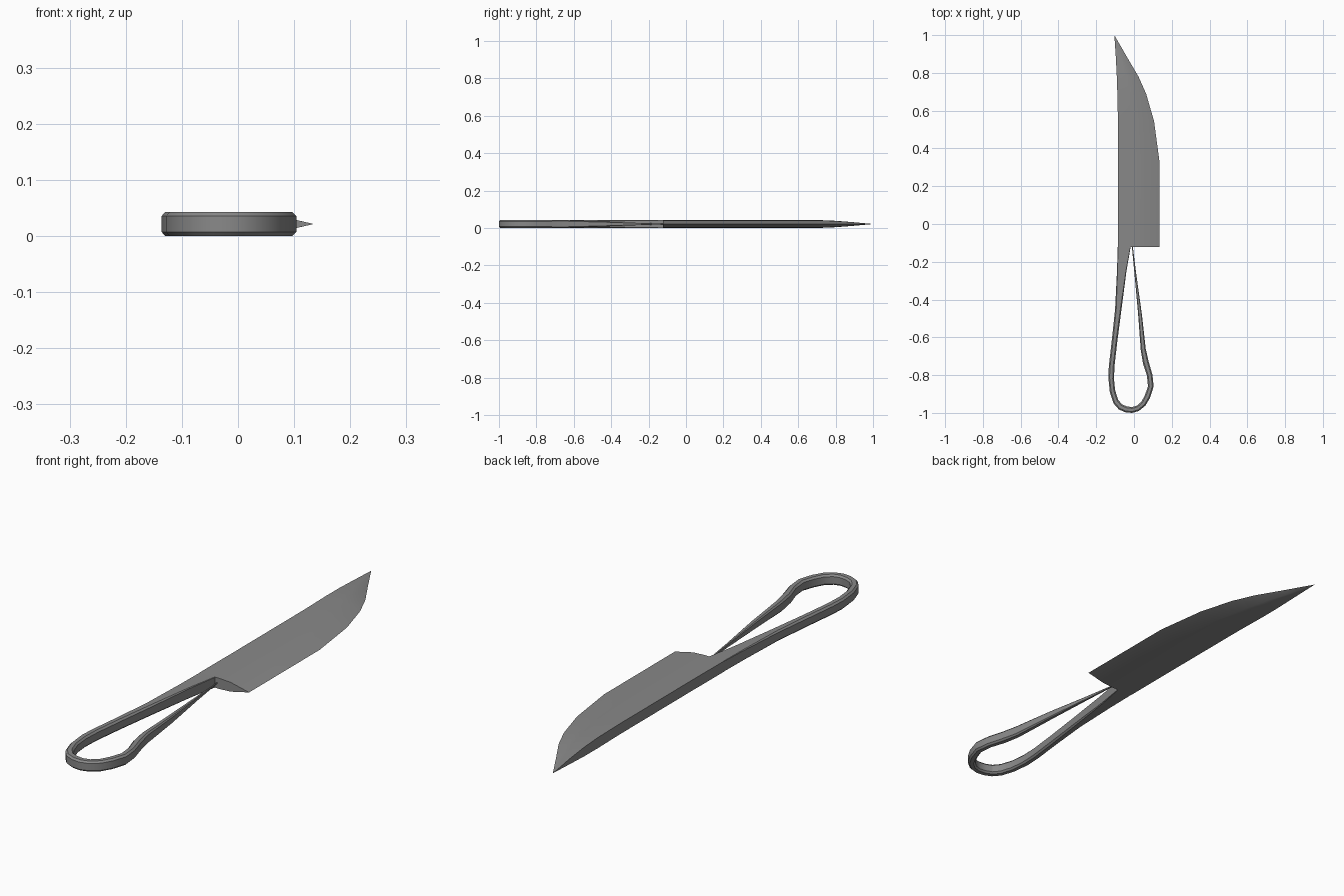
import bpy, bmesh

if "Cube" in bpy.data.objects:
    bpy.data.objects.remove(bpy.data.objects["Cube"])

MID = 0.0215   # height of the central plane
HALF = 0.0215  # half thickness of the steel

steel = bpy.data.materials.new("grey_steel")
steel.use_nodes = True
steel.diffuse_color = (0.25, 0.25, 0.25, 1)
steel.node_tree.nodes["Principled BSDF"].inputs["Base Color"].default_value = (0.25, 0.25, 0.25, 1)


def loft(name, sections):
    """Skin a list of closed rings of equal length and cap both ends."""
    bm = bmesh.new()
    rings = [[bm.verts.new(p) for p in ring] for ring in sections]
    for a, b in zip(rings, rings[1:]):
        for i in range(len(a)):
            j = (i + 1) % len(a)
            bm.faces.new((a[i], a[j], b[j], b[i]))
    bm.faces.new(rings[0])
    bm.faces.new(rings[-1])
    bmesh.ops.remove_doubles(bm, verts=bm.verts, dist=0.0002)
    bmesh.ops.recalc_face_normals(bm, faces=bm.faces)
    mesh = bpy.data.meshes.new(name)
    bm.to_mesh(mesh)
    bm.free()
    obj = bpy.data.objects.new(name, mesh)
    bpy.context.collection.objects.link(obj)
    mesh.materials.append(steel)
    bpy.ops.object.select_all(action="DESELECT")
    obj.select_set(True)
    bpy.context.view_layer.objects.active = obj
    bpy.ops.object.shade_smooth_by_angle(angle=0.5)
    return obj


# Blade: flat spine side, then a long taper down to the cutting edge
def blade_ring(y, spine, edge, h):
    w = edge - spine
    upper = [(spine, h), (spine + 0.4 * w, h), (spine + 0.63 * w, 0.87 * h)]
    ring = upper + [(edge, 0)] + [(x, -z) for x, z in reversed(upper)]
    return [(x, y, MID + z) for x, z in ring]


# y, spine x, edge x, half thickness
blade = [(-0.122, -0.086, 0.135, HALF), (0.1, -0.085, 0.135, HALF),
         (0.33, -0.085, 0.135, HALF), (0.545, -0.085, 0.106, HALF),
         (0.69, -0.088, 0.064, HALF), (0.78, -0.091, 0.024, 0.0185),
         (0.88, -0.096, -0.035, 0.011), (1.0, -0.104, -0.104, 0)]
loft("blade", [blade_ring(*s) for s in blade])


# Handle: chamfered bar that loops round and tapers back to the heel
def handle_ring(ox, oy, ix, iy, h, chamfer):
    dx, dy = ix - ox, iy - oy
    c = chamfer / (dx * dx + dy * dy) ** 0.5
    upper = [(0, h - chamfer), (c, h), (1 - c, h), (1, h - chamfer)]
    ring = upper + [(t, -z) for t, z in reversed(upper)]
    return [(ox + t * dx, oy + t * dy, MID + z) for t, z in ring]


# outer x, outer y, inner x, inner y, half thickness, chamfer
handle = [(-0.086, -0.122, -0.018, -0.122, HALF, 0.001),
          (-0.090, -0.25, -0.040, -0.25, HALF, 0.003),
          (-0.100, -0.45, -0.066, -0.45, HALF, 0.006),
          (-0.118, -0.62, -0.088, -0.62, HALF, 0.007),
          (-0.133, -0.75, -0.103, -0.75, HALF, 0.007),
          (-0.136, -0.81, -0.106, -0.82, HALF, 0.007),
          (-0.128, -0.89, -0.100, -0.88, HALF, 0.007),
          (-0.108, -0.95, -0.084, -0.93, HALF, 0.007),
          (-0.080, -0.982, -0.064, -0.955, HALF, 0.007),
          (-0.045, -0.997, -0.037, -0.966, HALF, 0.007),
          (-0.010, -1.0, -0.010, -0.969, HALF, 0.007),
          (0.025, -0.99, 0.015, -0.962, HALF, 0.007),
          (0.060, -0.962, 0.040, -0.94, HALF, 0.007),
          (0.085, -0.92, 0.058, -0.905, HALF, 0.007),
          (0.104, -0.86, 0.074, -0.86, HALF, 0.007),
          (0.098, -0.80, 0.068, -0.80, HALF, 0.007),
          (0.078, -0.73, 0.048, -0.74, HALF, 0.007),
          (0.062, -0.66, 0.036, -0.67, HALF, 0.006),
          (0.042, -0.48, 0.022, -0.48, 0.015, 0.004),
          (0.014, -0.28, 0.004, -0.28, 0.007, 0.002),
          (-0.006, -0.122, -0.011, -0.122, 0.002, 0.001)]
loft("handle_loop", [handle_ring(*s) for s in handle])
